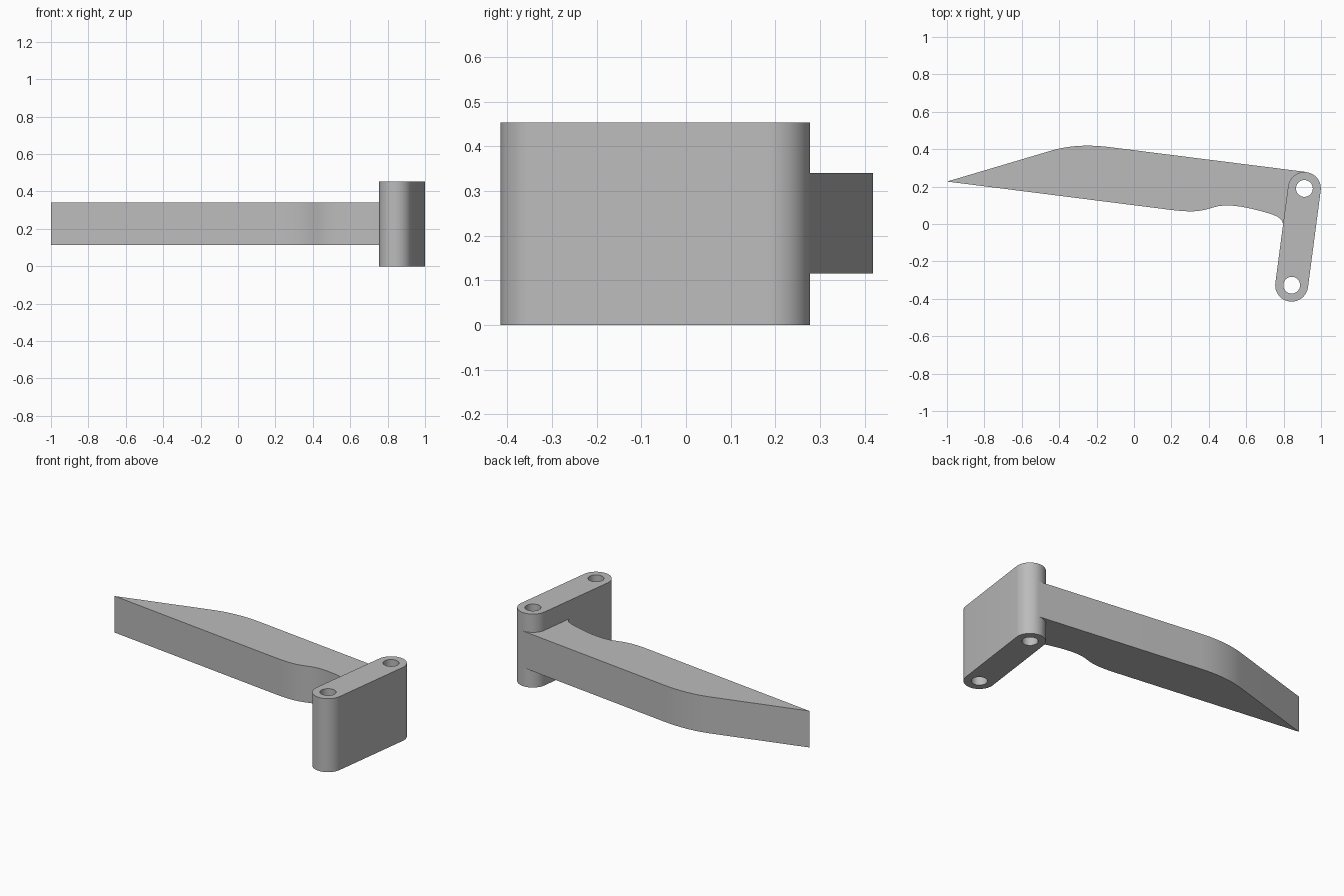
import bpy
import bmesh
import math
from mathutils import Vector
from mathutils.geometry import interpolate_bezier

cube = bpy.data.objects.get("Cube")
if cube:
    bpy.data.objects.remove(cube, do_unlink=True)

# Single material
grey = bpy.data.materials.new("plain grey")
grey.use_nodes = True
color = (0.5, 0.5, 0.5, 1)
grey.diffuse_color = color
grey.node_tree.nodes["Principled BSDF"].inputs["Base Color"].default_value = color


def prism(name, outline, z0, z1):
    """Extrude a counter-clockwise outline from z0 to z1."""
    bm = bmesh.new()
    base = bm.faces.new([bm.verts.new((p[0], p[1], z0)) for p in outline])
    top = bmesh.ops.extrude_face_region(bm, geom=[base])
    verts = [g for g in top["geom"] if isinstance(g, bmesh.types.BMVert)]
    bmesh.ops.translate(bm, verts=verts, vec=(0, 0, z1 - z0))
    bmesh.ops.recalc_face_normals(bm, faces=bm.faces)
    mesh = bpy.data.meshes.new(name)
    bm.to_mesh(mesh)
    bm.free()
    mesh.materials.append(grey)
    obj = bpy.data.objects.new(name, mesh)
    bpy.context.collection.objects.link(obj)
    return obj


def arc(center, radius, start, sweep, steps):
    return [(center[0] + radius * math.cos(start + sweep * i / steps),
             center[1] + radius * math.sin(start + sweep * i / steps))
            for i in range(steps + 1)]


def bend(a, b, c, d, steps=10):
    points = [Vector((*p, 0)) for p in (a, b, c, d)]
    return [(p.x, p.y) for p in interpolate_bezier(*points, steps)]


def smooth(obj):
    bpy.ops.object.select_all(action="DESELECT")
    obj.select_set(True)
    bpy.context.view_layer.objects.active = obj
    bpy.ops.object.shade_smooth_by_angle(angle=math.radians(30))


# Pivot link: a rounded bar with a hole at each end
back, front = Vector((0.911, 0.19)), Vector((0.843, -0.327))
radius = 0.088
axis = back - front
side = math.atan2(axis.y, axis.x) - math.pi / 2
link = prism("pivot_link",
             arc(back, radius, side, math.pi, 24)
             + arc(front, radius, side + math.pi, math.pi, 24), 0, 0.453)

for center in (back, front):
    cutter = prism("hole_cutter", arc(center, 0.045, 0, math.tau, 32)[:-1], -0.1, 0.6)
    cutter.hide_render = True
    cut = link.modifiers.new("pin hole", "BOOLEAN")
    cut.operation = "DIFFERENCE"
    cut.solver = "EXACT"
    cut.object = cutter
    bpy.context.view_layer.objects.active = link
    bpy.ops.object.modifier_apply(modifier=cut.name)
    bpy.data.objects.remove(cutter, do_unlink=True)
smooth(link)

# Pointed arm: curved grip below, rounded shoulder above, ending inside the link
outline = [(-1, 0.227)]
outline += bend((0.2, 0.075), (0.36, 0.055), (0.38, 0.08), (0.45, 0.095))
outline += bend((0.45, 0.095), (0.53, 0.11), (0.64, 0.08), (0.71, 0.06))[1:]
outline += bend((0.71, 0.06), (0.77, 0.042), (0.79, 0.03), (0.797, 0.0))[1:]
outline += [(0.83, 0.0), (0.85, 0.24), (0.92, 0.258), (0.922, 0.278)]
outline += bend((-0.13, 0.411), (-0.25, 0.426), (-0.35, 0.42), (-0.45, 0.39), 14)
arm = prism("pointed_arm", outline, 0.115, 0.34)
smooth(arm)
